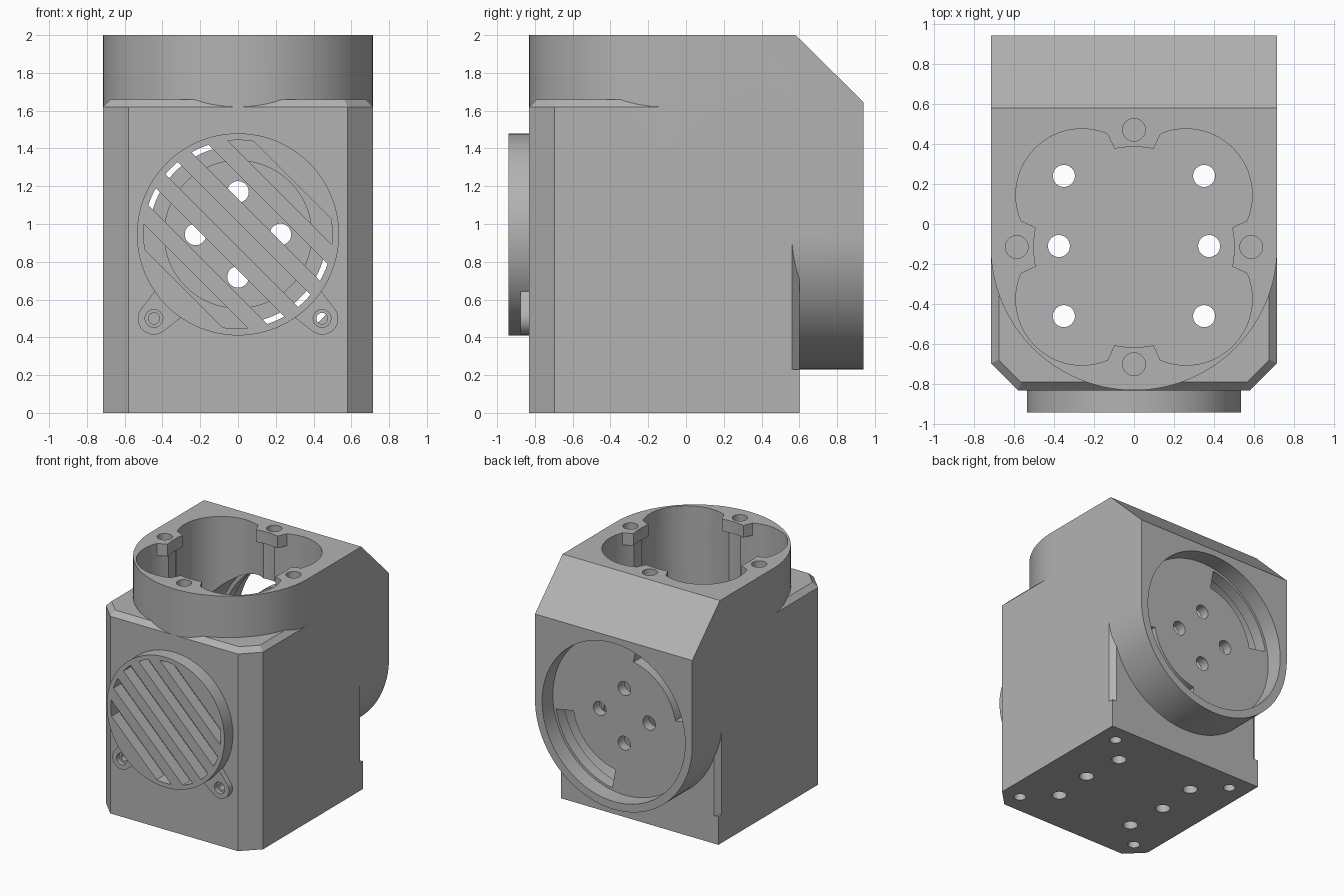
import bpy, bmesh, math
from math import sin, cos, pi, sqrt, radians

if "Cube" in bpy.data.objects:
    bpy.data.objects.remove(bpy.data.objects["Cube"])

grey = bpy.data.materials.new("grey_plastic")
grey.diffuse_color = (0.45, 0.45, 0.45, 1)
grey.use_nodes = True
grey.node_tree.nodes["Principled BSDF"].inputs["Base Color"].default_value = grey.diffuse_color
CY, CZ, R = -0.115, 0.945, 0.715      # socket axis y, drum axis z, outer radius


def loft(name, rings, axis='Z'):
    """Solid through outline rings: (points, level) along z or y."""
    bm = bmesh.new()
    loops = []
    for pts, lv in rings:
        loops.append([bm.verts.new((a, b, lv) if axis == 'Z' else (a, lv, b)) for a, b in pts])
    n = len(loops[0])
    for lo, hi in zip(loops, loops[1:]):
        for i in range(n):
            j = (i + 1) % n
            bm.faces.new((lo[i], lo[j], hi[j], hi[i]))
    bm.faces.new(loops[0][::-1])
    bm.faces.new(loops[-1])
    bmesh.ops.recalc_face_normals(bm, faces=bm.faces)
    me = bpy.data.meshes.new(name)
    bm.to_mesh(me)
    bm.free()
    me.materials.append(grey)
    ob = bpy.data.objects.new(name, me)
    bpy.context.collection.objects.link(ob)
    return ob


def prism(pts, a, b, axis='Z', name="tool"):
    return loft(name, [(pts, a), (pts, b)], axis)


def arc(cx, cy, r, a0, a1, n):
    return [(cx + r * cos(radians(a0 + (a1 - a0) * i / n)),
             cy + r * sin(radians(a0 + (a1 - a0) * i / n))) for i in range(n + 1)]


def circle(cx, cy, r, n=96):
    return arc(cx, cy, r, 0, 360, n)[:-1]


def combine(ob, tool, op='DIFFERENCE'):
    m = ob.modifiers.new("bool", 'BOOLEAN')
    m.operation, m.solver, m.object = op, 'EXACT', tool
    bpy.context.view_layer.objects.active = ob
    bpy.ops.object.modifier_apply(modifier=m.name)
    bpy.data.objects.remove(tool)


def lobed(floor_r, bosses):
    """Four-lobed bore outline, optionally notched around the screw bosses."""
    pts, c, lr = [], 0.26, 0.33
    for i in range(192):
        a = 2 * pi * i / 192
        ux, uy = abs(cos(a)), abs(sin(a))
        d = c * (ux + uy)
        r = d + sqrt(max(0, d * d - 2 * c * c + lr * lr))
        near = min(math.hypot(r * ux, r * uy - 0.585), math.hypot(r * ux - 0.585, r * uy))
        r = floor_r if bosses and near < 0.12 else max(r, floor_r)
        pts.append((r * cos(a), CY + r * sin(a)))
    return pts


# lower housing with bevelled front corners and top edge
low = [(-.715, .6), (-.715, -.695), (-.58, -.83), (.58, -.83), (.715, -.695), (.715, .6)]
top = [(-.675, .56), (-.675, -.678), (-.563, -.79), (.563, -.79), (.675, -.678), (.675, .56)]
housing = loft("housing", [(low, 0), (low, 1.62), (top, 1.66)])
# bevel on the rear side edges beside the drum
for s in (-1, 1):
    combine(housing, prism([(s * .66, .615), (s * .73, .615), (s * .73, .545)], .23, 1.2))
# upper socket: round in front, square behind, sloped at the back
socket = prism(arc(0, CY, R, 180, 360, 64) + [(R, .94), (-R, .94)], 1.1, 2)
slope = loft("tool", [([(-1, .58), (1, .58), (1, .58 + 1e-4), (-1, .58 + 1e-4)], 2.0),
                      ([(-1, .58), (1, .58), (1, 1.2), (-1, 1.2)], 2.2)])
bpy.data.objects.remove(slope)
wedge = bmesh.new()
vs = [wedge.verts.new((x, y, z)) for x in (-1, 1)
      for y, z in ((.94 + .2, 1.645 - .1972), (.58 - .2, 2 + .1972), (1.14, 2.1972))]
for f in ((0, 1, 2), (5, 4, 3), (0, 3, 4, 1), (1, 4, 5, 2), (2, 5, 3, 0)):
    wedge.faces.new([vs[i] for i in f])
bmesh.ops.recalc_face_normals(wedge, faces=wedge.faces)
me = bpy.data.meshes.new("tool")
wedge.to_mesh(me)
wedge.free()
me.materials.append(grey)
slope = bpy.data.objects.new("tool", me)
bpy.context.collection.objects.link(slope)
combine(socket, slope)
combine(housing, socket, 'UNION')
# rear drum: round below, square above
drum = prism(arc(0, CZ, R, 180, 360, 64) + [(R, 1.5), (-R, 1.5)], .56, .94, 'Y')
combine(housing, drum, 'UNION')

# hollow interior: lobed vertical bore, front bore, rear chamber
combine(housing, prism(lobed(.5, True), 1.85, 2.1))
combine(housing, prism(lobed(.52, False), .1, 1.9))
combine(housing, prism(circle(0, CZ, .5), -.9, -.3, 'Y'))
combine(housing, prism(circle(0, CZ, .66), .25, .70, 'Y'))
combine(housing, prism(circle(0, CZ, .39), .6, .72, 'Y'))
# rear recess, its four holes and two curved slots
combine(housing, prism(circle(0, CZ, .65), .80, 1.1, 'Y'))
for x, z in ((.225, 0), (-.225, 0), (0, .225), (0, -.225)):
    combine(housing, prism(circle(x, CZ + z, .057, 32), .6, .9, 'Y'))
for a in (100, 280):
    sector = arc(0, CZ, .47, a, a + 70, 24) + arc(0, CZ, .63, a + 70, a, 24)
    combine(housing, prism(sector, .6, .9, 'Y'))
# screw holes in the socket rim
for x, y in ((.585, 0), (-.585, 0), (0, .585), (0, -.585)):
    combine(housing, prism(circle(x, CY + y, .057, 32), 1.8, 2.1))
# floor holes and blind corner holes
for s in (-1, 1):
    for x, y in ((.35, .24), (.375, -.11), (.35, -.46)):
        combine(housing, prism(circle(s * x, y, .055, 32), -.1, .2))
    for y in (.45, -.67):
        combine(housing, prism(circle(s * .56, y, .045, 32), -.1, .2))
    # pilot holes behind the lugs
    combine(housing, prism(circle(s * .445, .5, .03, 24), -1, -.4, 'Y'))

# round grille with diagonal slots
grille = prism(circle(0, CZ, .535), -.94, -.82, 'Y', "grille")
combine(grille, prism(circle(0, CZ, .5), -.84, -.7, 'Y'))
k = sqrt(.5)
for i in range(-2, 3):
    ts = [i * .18 - .046 + .092 * j / 8 for j in range(9)]
    uv = [(sqrt(.249 - t * t), t) for t in ts] + [(-sqrt(.249 - t * t), t) for t in ts[::-1]]
    combine(grille, prism([(k * (u + t), CZ + k * (t - u)) for u, t in uv], -1, -.8, 'Y'))

# screw lugs beside the grille
for s, side in ((1, "right"), (-1, "left")):
    uv = arc(.63, 0, .085, -80, 80, 24) + [(.51, .1), (.51, -.1)]
    lug = prism([(s * k * (u + v), CZ + k * (v - u)) for u, v in uv], -.875, -.82, 'Y',
                side + "_lug")
    combine(lug, prism(circle(s * .445, .5, .047, 32), -1, -.84, 'Y'))
    combine(lug, prism(circle(s * .445, .5, .03, 24), -1, -.7, 'Y'))

# smooth round walls, sharp edges kept
for ob in bpy.data.objects:
    ob.select_set(True)
bpy.context.view_layer.objects.active = housing
bpy.ops.object.shade_smooth_by_angle(angle=radians(25))
